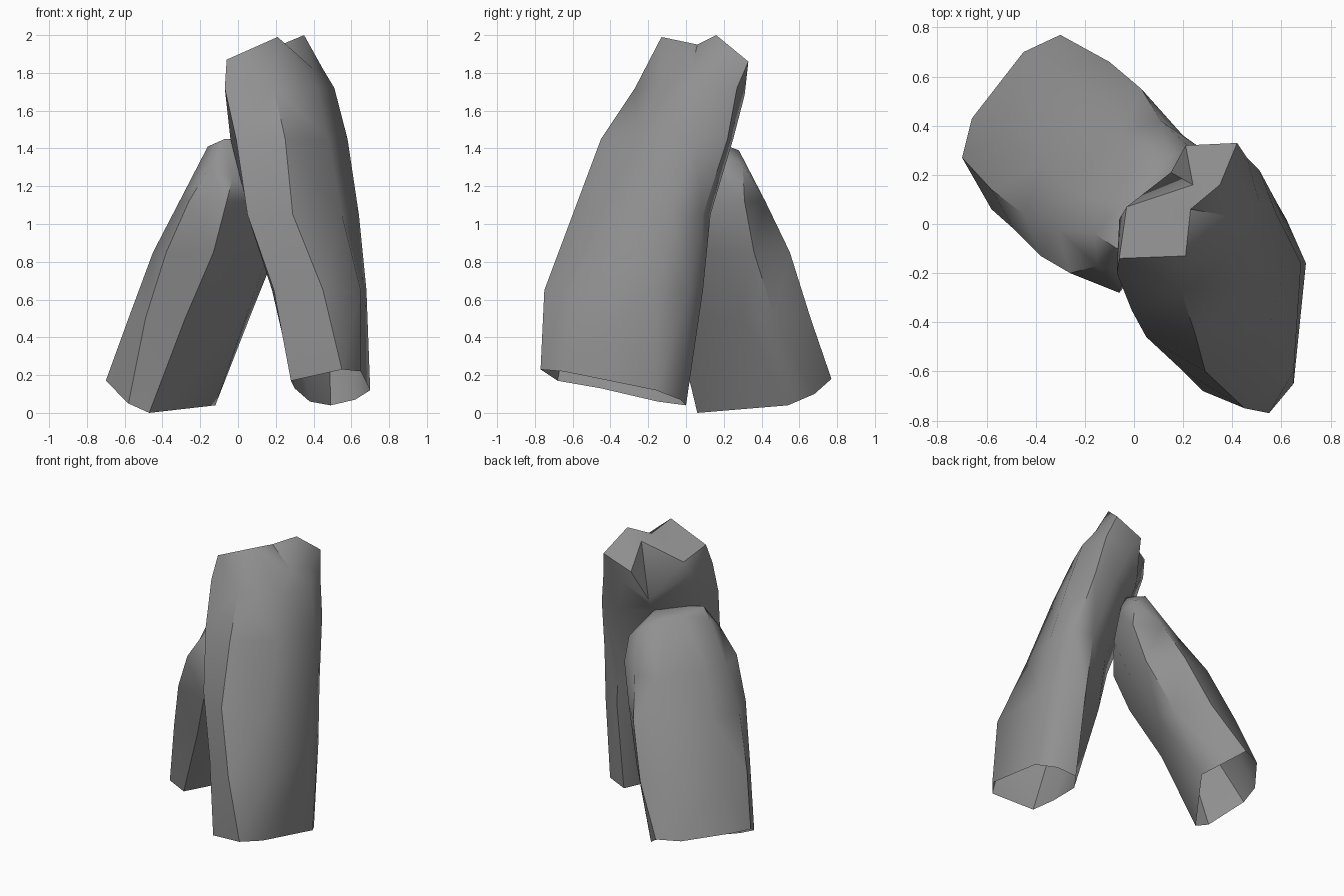
import bpy
import bmesh
import math
from mathutils import Vector

# Remove the default object
default_cube = bpy.data.objects.get("Cube")
if default_cube:
    bpy.data.objects.remove(default_cube, do_unlink=True)

# One stone colour
stone = bpy.data.materials.new("stone_grey")
stone.use_nodes = True
colour = (0.28, 0.28, 0.28, 1.0)
stone.diffuse_color = colour
principled = stone.node_tree.nodes["Principled BSDF"]
principled.inputs["Base Color"].default_value = colour
principled.inputs["Roughness"].default_value = 0.9


def level(height, outline):
    """A horizontal cross-section of a rock at one height."""
    return [Vector((x, y, height)) for x, y in outline]


def rim(points):
    """A ragged end ring whose corners differ in height."""
    return [Vector(point) for point in points]


def build_rock(name, rings, cap_points, cap_split):
    """Skin the rings, leave the base open and close the broken top."""
    bm = bmesh.new()
    loops = [[bm.verts.new(point) for point in ring] for ring in rings]
    count = len(loops[0])

    # Side walls
    for lower, upper in zip(loops, loops[1:]):
        for i in range(count):
            j = (i + 1) % count
            bm.faces.new((lower[i], lower[j], upper[j], upper[i]))

    # Broken top: each rim edge joins the crest point given by cap_split
    crest = [bm.verts.new(point) for point in cap_points]
    top = loops[-1]
    for i in range(count):
        j = (i + 1) % count
        here, following = crest[cap_split[i]], crest[cap_split[j]]
        bm.faces.new((top[i], top[j], here))
        if here is not following:
            bm.faces.new((here, top[j], following))
    if len(crest) > 2:
        bm.faces.new(crest)

    # Facet the warped walls along their shorter diagonals
    bmesh.ops.triangulate(bm, faces=bm.faces[:], quad_method="SHORT_EDGE")
    mesh = bpy.data.meshes.new(name)
    bm.to_mesh(mesh)
    bm.free()
    mesh.materials.append(stone)

    rock = bpy.data.objects.new(name, mesh)
    bpy.context.collection.objects.link(rock)
    bpy.ops.object.select_all(action="DESELECT")
    rock.select_set(True)
    bpy.context.view_layer.objects.active = rock
    bpy.ops.object.shade_smooth_by_angle(angle=math.radians(45))
    return rock


# Tall rock, leaning back from the front left
tall_rings = [
    rim([(.7, -.16, .12), (.62, -.03, .07), (.49, 0, .04), (.38, -.15, .06),
         (.3, -.45, .13), (.28, -.68, .17), (.55, -.77, .23), (.65, -.65, .22)]),
    level(.65, [(.68, -.16), (.62, .02), (.48, .09), (.25, -.06),
                (.18, -.32), (.19, -.59), (.45, -.75), (.65, -.6)]),
    level(1.05, [(.64, -.08), (.58, .09), (.45, .13), (.2, -.05),
                 (.06, -.2), (.05, -.46), (.29, -.6), (.55, -.43)]),
    level(1.45, [(.58, .04), (.51, .22), (.36, .25), (.12, .1),
                 (-.04, -.1), (-.01, -.35), (.25, -.45), (.48, -.25)]),
    rim([(.51, .09, 1.72), (.46, .27, 1.72), (.28, .31, 1.68), (.14, .18, 1.5),
         (-.06, .02, 1.72), (-.07, -.2, 1.72), (.19, -.27, 1.72), (.42, -.12, 1.72)]),
    rim([(.45, .16, 1.82), (.42, .33, 1.86), (.21, .32, 1.78), (.15, .21, 1.56),
         (-.03, .07, 1.82), (-.06, -.14, 1.87), (.21, -.13, 1.99), (.4, .03, 1.82)]),
]
tall_crest = [(.35, .16, 2), (.24, .16, 1.93), (.23, .06, 1.95)]
build_rock("tall_leaning_rock", tall_rings, tall_crest, [0, 0, 1, 1, 2, 2, 2, 0])

# Short slab, leaning forward against the tall rock
short_rings = [
    rim([(-.12, .54, .04), (-.2, .68, .1), (-.3, .77, .18), (-.45, .7, .18),
         (-.66, .43, .19), (-.7, .27, .17), (-.58, .06, .05), (-.47, .06, 0)]),
    level(.5, [(.04, .3), (.06, .47), (-.1, .66), (-.33, .62),
               (-.53, .36), (-.58, .14), (-.49, -.02), (-.28, -.06)]),
    level(.85, [(.16, .15), (.2, .36), (.03, .55), (-.18, .52),
                (-.38, .24), (-.45, .04), (-.38, -.13), (-.13, -.2)]),
    level(1.12, [(.22, .06), (.27, .31), (.11, .42), (-.06, .37),
                 (-.25, .13), (-.31, -.02), (-.26, -.2), (-.06, -.28)]),
    rim([(.23, .13, 1.3), (.24, .3, 1.31), (.14, .28, 1.39), (.04, .2, 1.42),
         (-.05, .08, 1.44), (-.16, -.04, 1.41), (-.15, -.17, 1.3), (-.03, -.2, 1.24)]),
]
short_crest = [(.16, .09, 1.46), (-.07, -.1, 1.45)]
build_rock("short_leaning_rock", short_rings, short_crest, [0, 0, 0, 0, 1, 1, 1, 0])
